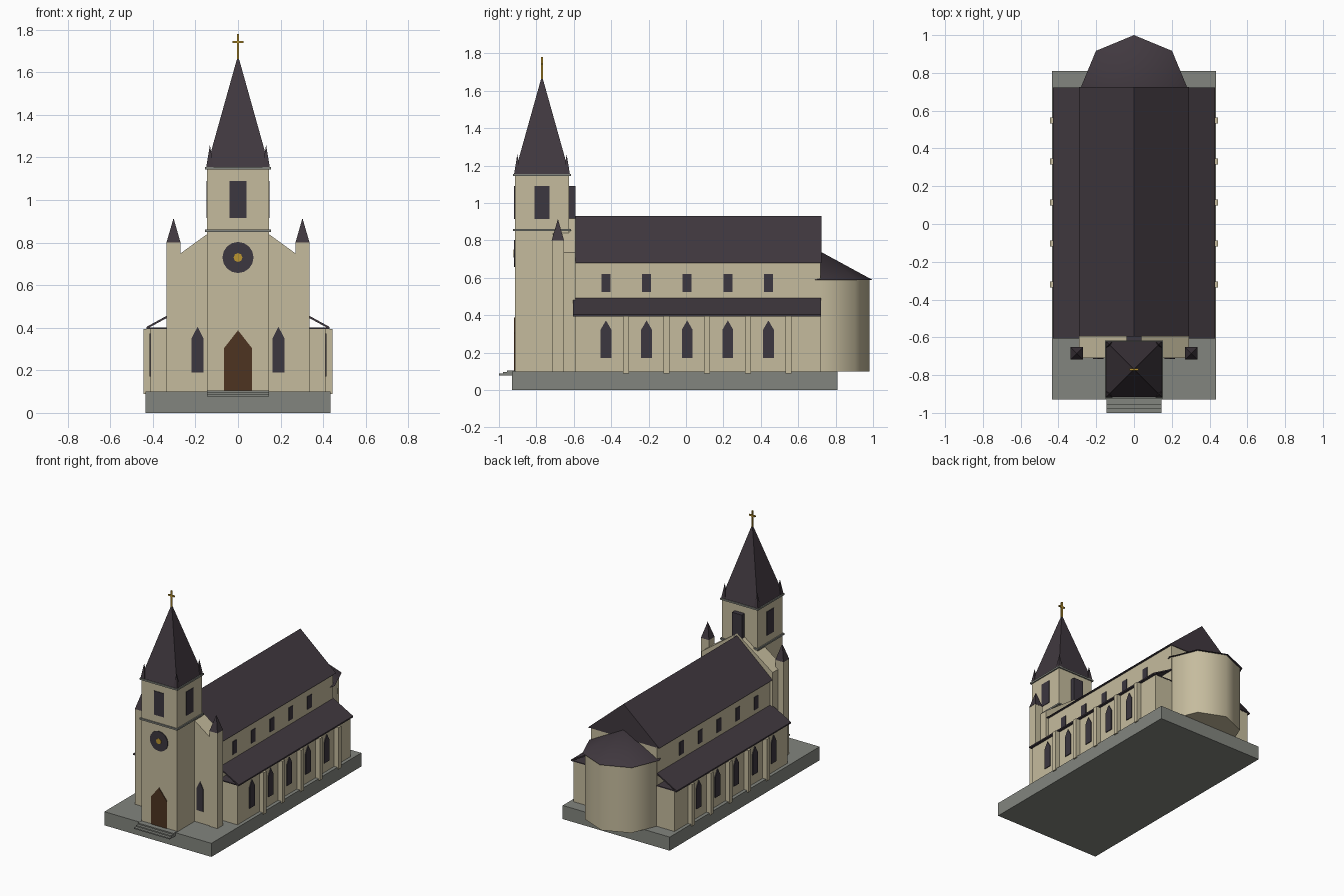
import bpy, bmesh, math
from mathutils import Vector

if "Cube" in bpy.data.objects:
    bpy.data.objects.remove(bpy.data.objects["Cube"])


def material(name, rgb):
    m = bpy.data.materials.new(name)
    m.diffuse_color = (*rgb, 1)
    m.use_nodes = True
    m.node_tree.nodes["Principled BSDF"].inputs["Base Color"].default_value = m.diffuse_color
    return m


WALL = material("sandstone", (0.56, 0.50, 0.34))
ROOF = material("dark_slate", (0.052, 0.040, 0.050))
STONE = material("grey_stone", (0.225, 0.235, 0.21))
GLASS = material("dark_glass", (0.045, 0.038, 0.050))
WOOD = material("brown_wood", (0.075, 0.034, 0.015))
GOLD = material("gold", (0.50, 0.30, 0.03))


def finish(name, bm, mat):
    bmesh.ops.recalc_face_normals(bm, faces=bm.faces)
    me = bpy.data.meshes.new(name)
    bm.to_mesh(me)
    bm.free()
    me.materials.append(mat)
    ob = bpy.data.objects.new(name, me)
    bpy.context.collection.objects.link(ob)
    return ob


def prism(name, pts, axis, a, b, mat):
    """Extrude a 2D outline along x (pts = y,z), y (pts = x,z) or z (pts = x,y)."""
    bm = bmesh.new()

    def place(p, t):
        return {'x': (t, p[0], p[1]), 'y': (p[0], t, p[1]), 'z': (p[0], p[1], t)}[axis]
    lo = [bm.verts.new(place(p, a)) for p in pts]
    hi = [bm.verts.new(place(p, b)) for p in pts]
    bm.faces.new(lo)
    bm.faces.new(hi)
    n = len(pts)
    for i in range(n):
        j = (i + 1) % n
        bm.faces.new((lo[i], lo[j], hi[j], hi[i]))
    return finish(name, bm, mat)


def rect(u0, u1, v0, v1):
    return [(u0, v0), (u1, v0), (u1, v1), (u0, v1)]


def box(name, x0, x1, y0, y1, z0, z1, mat):
    return prism(name, rect(x0, x1, y0, y1), 'z', z0, z1, mat)


def arch(c, half, z0, shoulder, apex):
    return [(c - half, z0), (c + half, z0), (c + half, shoulder), (c, apex), (c - half, shoulder)]


def ngon(cu, cv, r, n):
    return [(cu + r * math.cos(2 * math.pi * i / n), cv + r * math.sin(2 * math.pi * i / n))
            for i in range(n)]


def cone(name, outline, z0, apex, mat):
    bm = bmesh.new()
    ring = [bm.verts.new((x, y, z0)) for x, y in outline]
    top = bm.verts.new(apex)
    bm.faces.new(ring)
    for i in range(len(ring)):
        bm.faces.new((ring[i], ring[(i + 1) % len(ring)], top))
    return finish(name, bm, mat)


def pyramid(name, cx, cy, half, z0, z1, mat):
    return cone(name, rect(cx - half, cx + half, cy - half, cy + half), z0, (cx, cy, z1), mat)


def smooth(ob, degrees):
    bpy.ops.object.select_all(action='DESELECT')
    ob.select_set(True)
    bpy.context.view_layer.objects.active = ob
    bpy.ops.object.shade_smooth_by_angle(angle=math.radians(degrees))


# Plinth and entrance steps
box("plinth", -0.435, 0.435, -0.93, 0.81, 0, 0.10, STONE)
for i in range(3):
    box(f"step_{i + 1}", -0.145, 0.145, -1.0 + 0.022 * i, -0.91,
        0.078 + 0.009 * i, 0.087 + 0.009 * i, STONE)

# Tower with stone bands, spire, corner pinnacles and cross
TY = -0.77
box("tower", -0.145, 0.145, TY - 0.145, TY + 0.145, 0.10, 1.15, WALL)
for label, z in (("lower", 0.85), ("upper", 1.143)):
    box(f"tower_band_{label}", -0.154, 0.154, TY - 0.154, TY + 0.154, z, z + 0.012, STONE)
pyramid("spire", 0, TY, 0.147, 1.155, 1.68, ROOF)
for sx in (-1, 1):
    for sy in (-1, 1):
        pyramid("spire_pinnacle", sx * 0.132, TY + sy * 0.132, 0.017, 1.155, 1.26, ROOF)
box("cross_upright", -0.005, 0.005, TY - 0.005, TY + 0.005, 1.66, 1.78, GOLD)
box("cross_arm", -0.025, 0.025, TY - 0.005, TY + 0.005, 1.738, 1.748, GOLD)

# Belfry openings
F = TY - 0.145
box("belfry_opening_front", -0.04, 0.04, F - 0.004, F + 0.003, 0.915, 1.09, GLASS)
box("belfry_opening_back", -0.04, 0.04, TY + 0.14, -0.592, 0.915, 1.09, GLASS)
for sx in (-1, 1):
    prism("belfry_opening_side", rect(TY - 0.04, TY + 0.04, 0.915, 1.09), 'x',
          sx * 0.142, sx * 0.149, GLASS)

# Door and rose window
prism("door", arch(0, 0.065, 0.105, 0.305, 0.388), 'y', F - 0.005, F + 0.003, WOOD)
prism("rose_window", ngon(0, 0.73, 0.073, 16), 'y', F - 0.005, F + 0.003, GLASS)
prism("rose_centre", ngon(0, 0.73, 0.021, 8), 'y', F - 0.008, F, GOLD)

# Gabled facade with side turrets and windows
prism("facade", [(-0.29, 0.10), (0.29, 0.10), (0.29, 0.735), (0, 0.945), (-0.29, 0.735)],
      'y', -0.71, -0.592, WALL)
for sx in (-1, 1):
    cx = sx * 0.303
    box("turret", cx - 0.032, cx + 0.032, -0.717, -0.653, 0.10, 0.80, WALL)
    pyramid("turret_cap", cx, -0.685, 0.033, 0.80, 0.915, ROOF)
    prism("facade_window", arch(sx * 0.19, 0.028, 0.19, 0.35, 0.405), 'y', -0.715, -0.707, GLASS)

# Nave walls and pitched roof
box("nave", -0.27, 0.27, -0.60, 0.72, 0.10, 0.69, WALL)
prism("nave_roof", [(-0.29, 0.68), (0.29, 0.68), (0, 0.93)], 'y', -0.595, 0.725, ROOF)

# Aisles, lean-to roofs, windows and buttresses on both sides
for sx in (-1, 1):
    box("aisle", sx * 0.26, sx * 0.41, -0.592, 0.72, 0.10, 0.40, WALL)
    slope = [(0.268, 0.482), (0.268, 0.493), (0.43, 0.404), (0.43, 0.394)]
    prism("aisle_roof", [(sx * x, z) for x, z in slope], 'y', -0.605, 0.722, ROOF)
    box("aisle_roof_base", sx * 0.265, sx * 0.428, -0.605, 0.722, 0.395, 0.402, ROOF)
    for i in range(5):
        y = -0.428 + 0.2172 * i
        prism("aisle_window", arch(y, 0.029, 0.17, 0.322, 0.372), 'x',
              sx * 0.408, sx * 0.416, GLASS)
        prism("clerestory_window", rect(y - 0.024, y + 0.024, 0.525, 0.62), 'x',
              sx * 0.267, sx * 0.275, GLASS)
        yb = y + 0.107
        box("buttress", sx * 0.40, sx * 0.445, yb - 0.016, yb + 0.016, 0.088, 0.395, WALL)

# Eight-sided apse with smooth walls and conical roof
AY = 0.715
smooth(prism("apse", ngon(0, AY, 0.267, 8), 'z', 0.10, 0.59, WALL), 50)
smooth(cone("apse_roof", ngon(0, AY, 0.285, 8), 0.587, (0, AY, 0.742), ROOF), 50)
